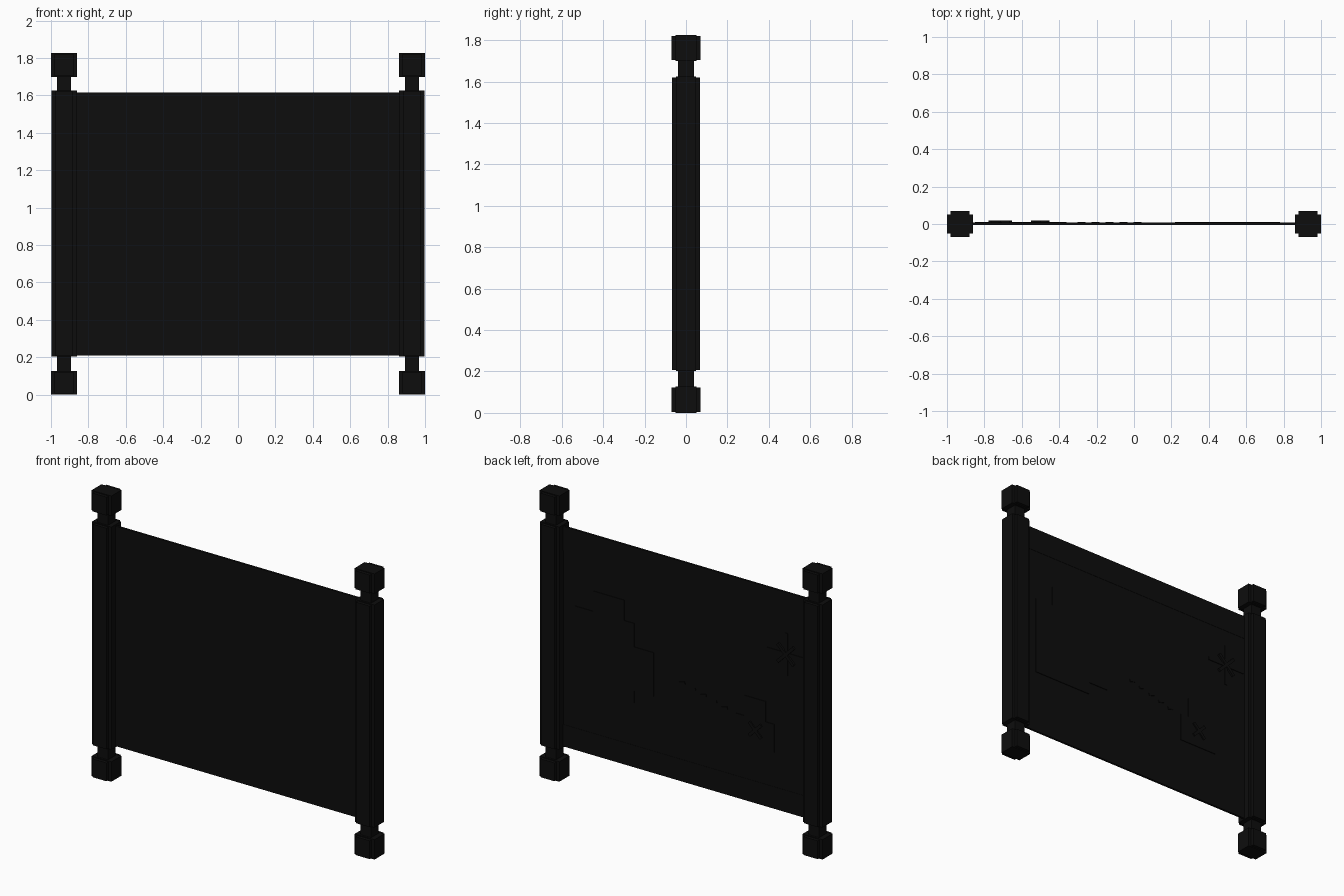
import bpy, math

cube = bpy.data.objects.get("Cube")
if cube:
    bpy.data.objects.remove(cube, do_unlink=True)

black = bpy.data.materials.new("near black")
black.use_nodes = True
colour = (0.004, 0.004, 0.004, 1)
black.diffuse_color = colour
black.node_tree.nodes["Principled BSDF"].inputs["Base Color"].default_value = colour


def box(name, x, y, z, turn=0):
    """Box from (low, high) ranges, turned in the sheet plane by degrees."""
    ranges = (x, y, z)
    bpy.ops.mesh.primitive_cube_add(size=1, location=[sum(r) / 2 for r in ranges])
    ob = bpy.context.object
    ob.name = name
    ob.scale = [r[1] - r[0] for r in ranges]
    bpy.ops.object.transform_apply(location=False, rotation=False, scale=True)
    ob.rotation_euler.y = math.radians(turn)
    ob.data.materials.append(black)
    return ob


def stepped_post(name, x, low, high, half):
    """Two crossed boxes giving a round post with stepped corners."""
    inner, lip = half - 0.02, 0.005
    box(name + "_wide", (x - half, x + half), (-inner, inner), (low, high))
    box(name + "_deep", (x - inner, x + inner), (-half, half), (low + lip, high - lip))


# Rods with knobs at both ends
HEIGHT = 1.825
for side, x in (("left", 0.93), ("right", -0.93)):
    box(side + "_rod_core", (x - 0.038, x + 0.038), (-0.038, 0.038), (0.1, 1.73))
    stepped_post(side + "_paper_roll", x, 0.203, 1.625, 0.068)
    stepped_post(side + "_bottom_knob", x, 0, 0.127, 0.07)
    stepped_post(side + "_top_knob", x, HEIGHT - 0.127, HEIGHT, 0.07)

# Unrolled sheet and its border bands on the back
BACK = 0.007
LOW_RELIEF = (BACK - 0.002, 0.012)
HIGH_RELIEF = (BACK - 0.002, 0.02)
box("sheet", (-0.87, 0.87), (-0.005, BACK), (0.21, 1.615))
for name, z in (("bottom_border", (0.21, 0.35)), ("top_border", (1.46, 1.615))):
    box(name, (-0.87, 0.87), (BACK - 0.002, BACK + 0.002), z)

# Raised land shapes
box("large_island", (0.36, 0.78), LOW_RELIEF, (0.62, 1.13))
box("large_island_north", (0.43, 0.65), LOW_RELIEF, (1.12, 1.26))
box("large_island_cape", (0.22, 0.37), LOW_RELIEF, (0.70, 0.98))
box("small_island", (-0.63, -0.36), LOW_RELIEF, (0.57, 0.75))
box("small_island_north", (-0.57, -0.42), LOW_RELIEF, (0.74, 0.88))

# Dotted trail between the islands
for i in range(5):
    x, z = 0.02 - 0.075 * i, 0.84 - 0.02 * i
    box("trail_dash", (x - 0.02, x + 0.02), LOW_RELIEF, (z - 0.008, z + 0.008), 15)


def crossed_bars(name, x, z, length, width, depth, turn):
    for angle in (turn, turn + 90):
        box(name, (x - length / 2, x + length / 2), depth,
            (z - width / 2, z + width / 2), angle)


# Cross mark and compass
crossed_bars("cross_mark", -0.5, 0.68, 0.12, 0.02, HIGH_RELIEF, 45)
crossed_bars("compass_main_point", -0.715, 1.22, 0.27, 0.02, LOW_RELIEF, 0)
crossed_bars("compass_small_point", -0.715, 1.22, 0.16, 0.02, HIGH_RELIEF, 45)
